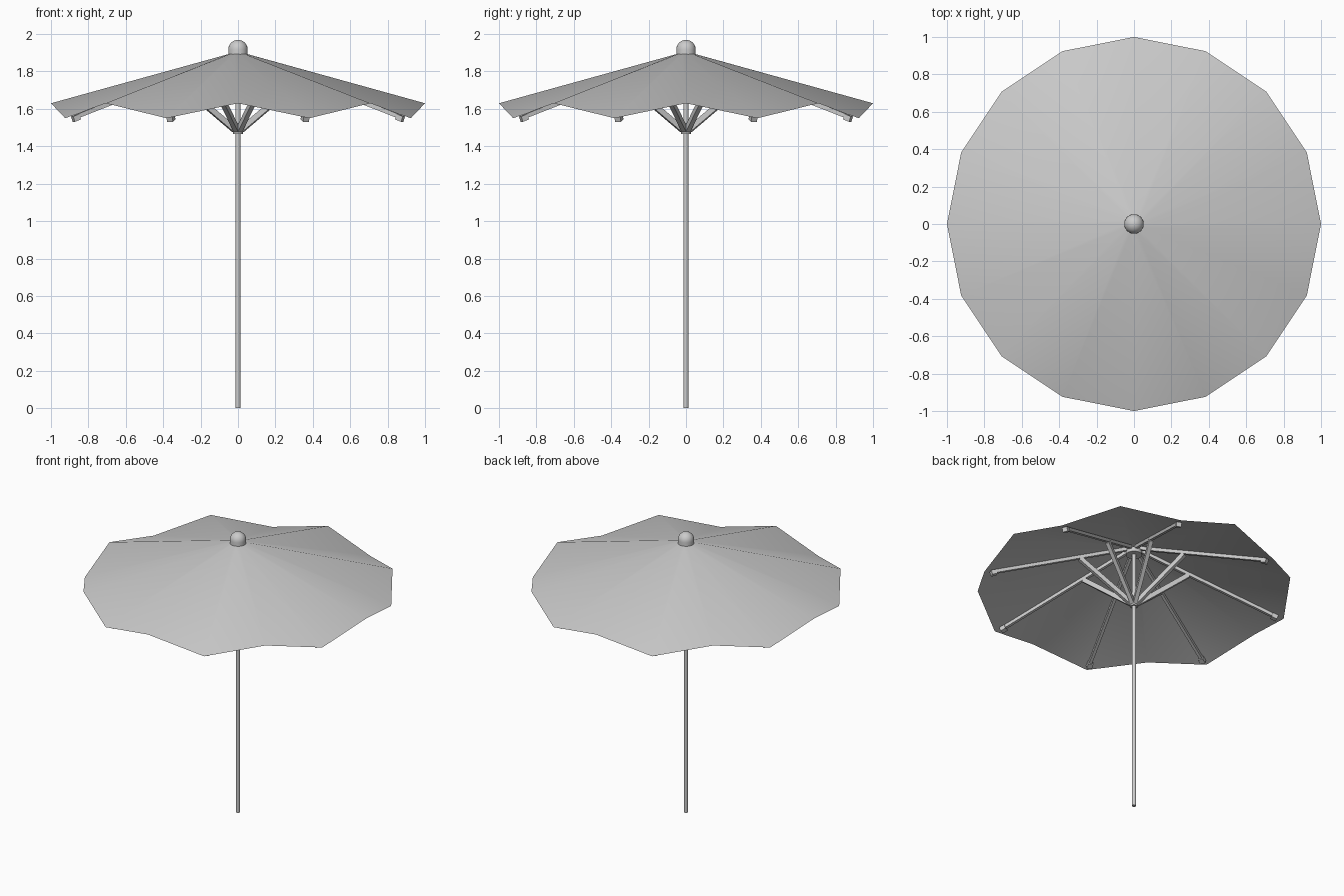
import bpy, bmesh, math
from mathutils import Vector

cube = bpy.data.objects.get("Cube")
if cube:
    bpy.data.objects.remove(cube, do_unlink=True)

grey = bpy.data.materials.new("light_grey")
grey.use_nodes = True
grey.diffuse_color = (0.6, 0.6, 0.6, 1)
grey.node_tree.nodes["Principled BSDF"].inputs["Base Color"].default_value = (0.6, 0.6, 0.6, 1)

RIBS = 8
TOP_R, TOP_Z = 0.05, 1.893
HIGH_Z, LOW_Z = 1.63, 1.55
SLOPE = (TOP_Z - LOW_Z) / (1 - TOP_R)


def finish(name, bm, angle=40):
    bmesh.ops.recalc_face_normals(bm, faces=bm.faces)
    mesh = bpy.data.meshes.new(name)
    bm.to_mesh(mesh)
    bm.free()
    mesh.materials.append(grey)
    obj = bpy.data.objects.new(name, mesh)
    bpy.context.collection.objects.link(obj)
    bpy.ops.object.select_all(action="DESELECT")
    obj.select_set(True)
    bpy.context.view_layer.objects.active = obj
    bpy.ops.object.shade_smooth_by_angle(angle=math.radians(angle))
    return obj


def polar(r, a, z):
    return Vector((r * math.cos(a), r * math.sin(a), z))


def lathe(name, profile, sides=24):
    """Spin an (r, z) profile round the pole axis."""
    bm = bmesh.new()
    verts = [bm.verts.new((r, 0, z)) for r, z in profile]
    edges = [bm.edges.new(pair) for pair in zip(verts, verts[1:])]
    bmesh.ops.spin(bm, geom=verts + edges, cent=(0, 0, 0), axis=(0, 0, 1),
                   angle=math.tau, steps=sides)
    bmesh.ops.remove_doubles(bm, verts=bm.verts, dist=0.0001)
    return finish(name, bm)


def beam(name, start, end, width, height):
    """Rectangular bar between two points, upright in its radial plane."""
    bm = bmesh.new()
    bmesh.ops.create_cube(bm, size=1)
    along = (end - start).normalized()
    side = Vector((0, 0, 1)).cross(along).normalized()
    up = along.cross(side)
    middle = (start + end) / 2
    for v in bm.verts:
        v.co = (middle + along * v.co.x * (end - start).length
                + side * v.co.y * width + up * v.co.z * height)
    return finish(name, bm)


def tube(name, r, low, high, sides=16):
    return lathe(name, [(0, low), (r, low), (r, high), (0, high)], sides)


# Centre pole, sliding collar and upper hub
tube("pole", 0.0135, 0, 1.9)
tube("strut_collar", 0.026, 1.465, 1.5)
tube("rib_hub", 0.052, 1.845, 1.88)

# Rounded finial
dome = [(0.052 * math.cos(t * math.pi / 16), 1.917 + 0.052 * math.sin(t * math.pi / 16))
        for t in range(8)]
lathe("finial", [(0, 1.885), (0.052, 1.885)] + dome + [(0, 1.969)])

# Canopy: a fan of panels whose rim dips at every rib
bm = bmesh.new()
inner, outer = [], []
for i in range(2 * RIBS):
    a = i * math.pi / RIBS
    inner.append(bm.verts.new(polar(TOP_R, a, TOP_Z)))
    outer.append(bm.verts.new(polar(1, a, LOW_Z if i % 2 else HIGH_Z)))
for i in range(2 * RIBS):
    j = (i + 1) % (2 * RIBS)
    bm.faces.new((inner[i], outer[i], outer[j], inner[j]))
bm.faces.new(inner)
finish("canopy", bm)

# Ribs, end blocks and struts
for k in range(RIBS):
    a = (k + 0.5) * math.tau / RIBS

    def under(r, drop):
        return polar(r, a, TOP_Z - SLOPE * (r - TOP_R) - drop)

    beam(f"rib_{k + 1}", under(0.04, 0.014), under(0.94, 0.014), 0.02, 0.022)
    beam(f"rib_end_{k + 1}", under(0.92, 0.021), under(0.955, 0.021), 0.034, 0.03)
    beam(f"strut_{k + 1}", polar(0.018, a, 1.487), under(0.36, 0.025), 0.026, 0.03)
